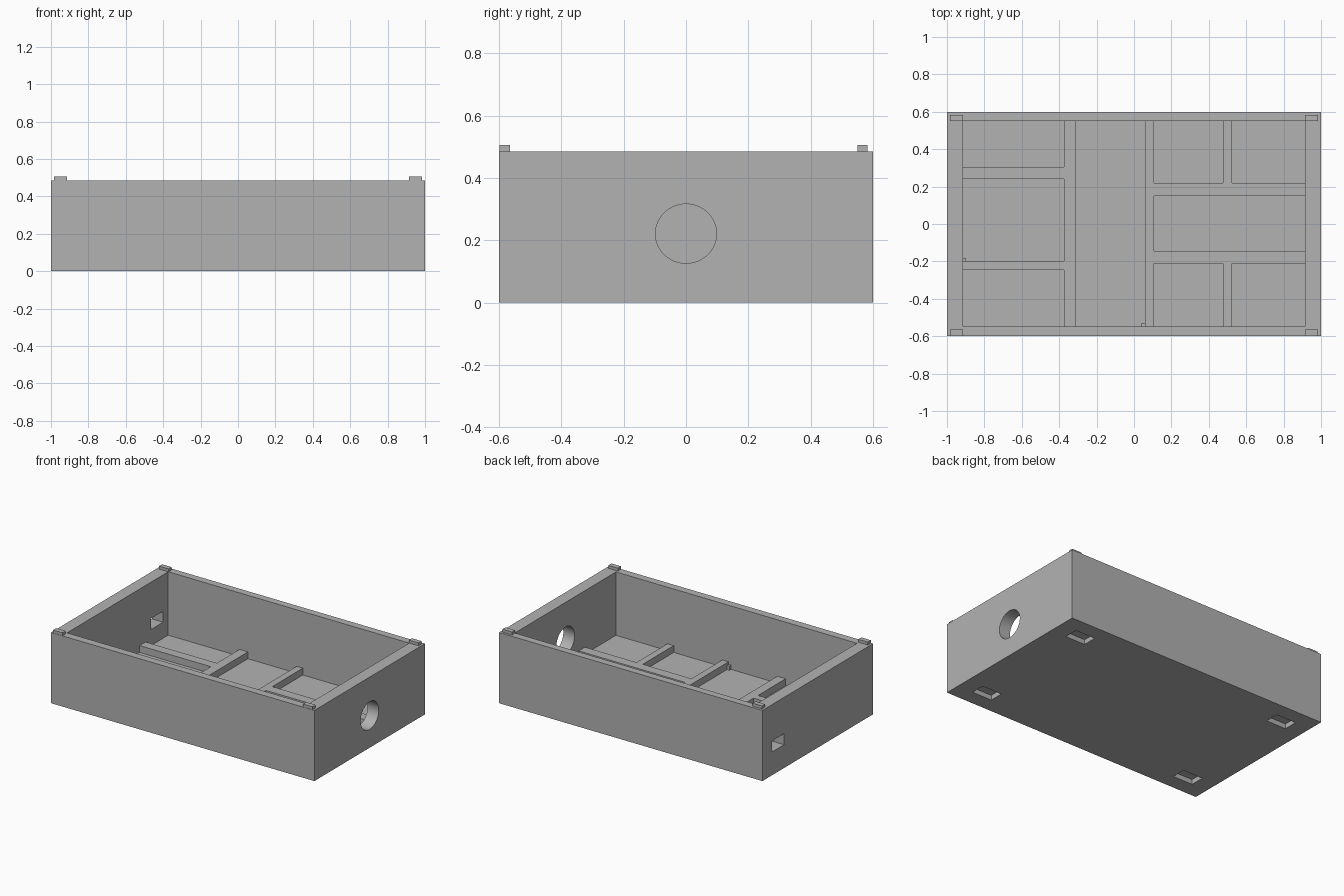
import bpy
import math

if "Cube" in bpy.data.objects:
    bpy.data.objects.remove(bpy.data.objects["Cube"], do_unlink=True)

# Single plain grey material
GREY = (0.448, 0.448, 0.448, 1.0)
grey = bpy.data.materials.new("plain_grey")
grey.use_nodes = True
grey.diffuse_color = GREY
grey.node_tree.nodes["Principled BSDF"].inputs["Base Color"].default_value = GREY

WIDTH, DEPTH, HEIGHT = 2.0, 1.2, 0.485
FLOOR, RIB_TOP = 0.05, 0.097
IN_X, BACK, FRONT = 0.915, 0.55, -0.547


def box(name, x, y, z):
    """Box spanning the (low, high) pair on each axis."""
    spans = (x, y, z)
    bpy.ops.mesh.primitive_cube_add(size=1)
    ob = bpy.context.object
    ob.name = name
    for v in ob.data.vertices:
        v.co = [lo if c < 0 else hi for c, (lo, hi) in zip(v.co, spans)]
    ob.data.materials.append(grey)
    return ob


def cut(target, cutter):
    """Subtract the cutter from the target and discard it."""
    cutter.hide_render = True
    mod = target.modifiers.new("cut", "BOOLEAN")
    mod.operation = "DIFFERENCE"
    mod.solver = "EXACT"
    mod.object = cutter
    bpy.context.view_layer.objects.active = target
    bpy.ops.object.modifier_apply(modifier=mod.name)
    bpy.data.objects.remove(cutter, do_unlink=True)


# Open tray with thick end walls
tray = box("tray", (-WIDTH / 2, WIDTH / 2), (-DEPTH / 2, DEPTH / 2), (0, HEIGHT))
cut(tray, box("cavity", (-IN_X, IN_X), (FRONT, BACK), (FLOOR, 1)))

# Round port in the +x end wall
bpy.ops.mesh.primitive_cylinder_add(vertices=64, radius=1, depth=0.4,
                                    location=(1, 0, 0.221),
                                    rotation=(0, math.pi / 2, 0))
port = bpy.context.object
port.scale = (0.095, 0.098, 1)
bpy.ops.object.transform_apply()
port.data.materials.append(grey)
cut(tray, port)

# Rectangular port in the -x end wall
cut(tray, box("window", (-1.2, -0.8), (0.365, 0.495), (0.16, 0.235)))

# Locating sockets under the floor
for sx in (-1, 1):
    for sy in (-1, 1):
        cx, cy = sx * 0.807, sy * 0.447
        cut(tray, box("socket", (cx - 0.075, cx + 0.075),
                      (cy - 0.048, cy + 0.048), (-0.1, 0.033)))

bpy.ops.object.select_all(action="DESELECT")
tray.select_set(True)
bpy.context.view_layer.objects.active = tray
bpy.ops.object.shade_smooth_by_angle(angle=math.radians(30))

# Stacking tabs on the rim corners
for side, x in (("right", (-0.985, -0.913)), ("left", (0.913, 0.985))):
    box("front_tab_" + side, x, (-0.598, -0.564), (HEIGHT - 0.01, 0.505))
    box("back_tab_" + side, x, (0.55, 0.583), (HEIGHT - 0.01, 0.505))

# Divider ribs on the floor
RIB_Z = (FLOOR - 0.008, RIB_TOP)
ribs = {
    "cross_rib_right": ((-0.374, -0.31), (FRONT, BACK)),
    "cross_rib_left": ((0.06, 0.107), (FRONT, BACK)),
    "right_back_rib": ((-IN_X, -0.374), (0.24, 0.305)),
    "right_front_rib": ((-IN_X, -0.374), (-0.246, -0.198)),
    "left_back_rib": ((0.107, IN_X), (0.15, 0.219)),
    "left_front_rib": ((0.107, IN_X), (-0.212, -0.144)),
    "short_back_rib": ((0.476, 0.524), (0.219, BACK)),
    "short_front_rib": ((0.476, 0.524), (FRONT, -0.212)),
}
for name, (x, y) in ribs.items():
    box(name, x, y, RIB_Z)

# Tiny corner blocks beside two ribs
box("corner_block_right", (-IN_X, -0.897), (-0.198, -0.181), (RIB_Z[0], 0.08))
box("corner_block_front", (0.041, 0.06), (FRONT, -0.53), (RIB_Z[0], 0.08))
